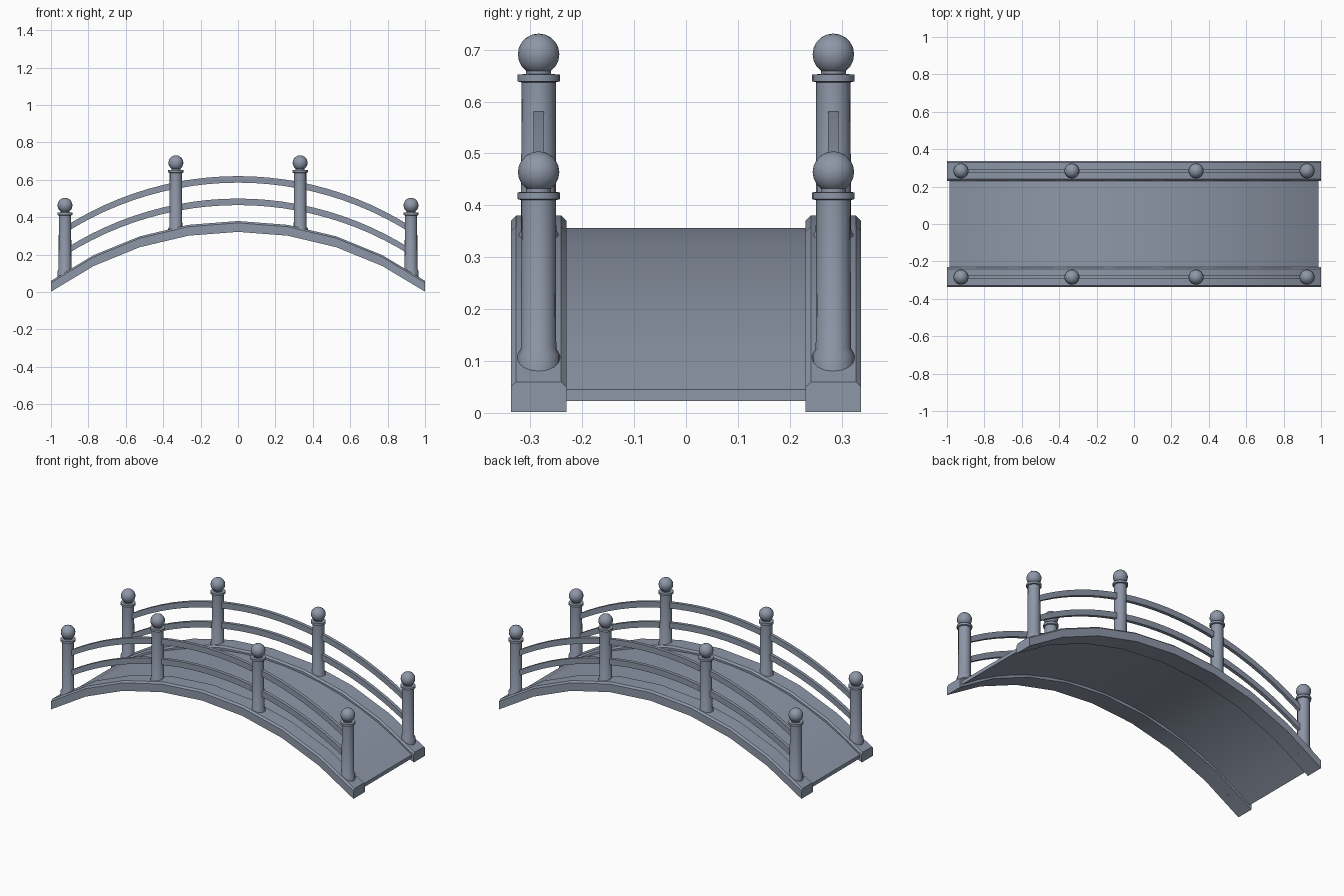
import bpy, bmesh, math

if "Cube" in bpy.data.objects:
    bpy.data.objects.remove(bpy.data.objects["Cube"])

mat = bpy.data.materials.new("slate grey")
mat.diffuse_color = (0.27, 0.31, 0.39, 1)
mat.use_nodes = True
mat.node_tree.nodes["Principled BSDF"].inputs["Base Color"].default_value = mat.diffuse_color

R, APEX = 1.7225, 0.38                      # shared bridge arc


def arc_z(x):
    return math.sqrt(R * R - x * x) - R + APEX


def finish(bm, name):
    bmesh.ops.recalc_face_normals(bm, faces=bm.faces)
    me = bpy.data.meshes.new(name)
    bm.to_mesh(me)
    bm.free()
    me.materials.append(mat)
    ob = bpy.data.objects.new(name, me)
    bpy.context.collection.objects.link(ob)
    bpy.ops.object.select_all(action='DESELECT')
    ob.select_set(True)
    bpy.context.view_layer.objects.active = ob
    bpy.ops.object.shade_smooth_by_angle(angle=math.radians(32))
    return ob


def sweep(name, section, half, segs):
    """Sweep a (y, dz) section along the arc, keeping it vertical."""
    bm = bmesh.new()
    a = math.asin(half / R)
    rings = []
    for i in range(segs + 1):
        x = R * math.sin(-a + 2 * a * i / segs)
        rings.append([bm.verts.new((x, y, arc_z(x) + dz)) for y, dz in section])
    n = len(section)
    for r, s in zip(rings, rings[1:]):
        for j in range(n):
            bm.faces.new((r[j], r[(j + 1) % n], s[(j + 1) % n], s[j]))
    bm.faces.new(rings[0])
    bm.faces.new(rings[-1])
    return finish(bm, name)


def box_section(yc, w, top, bottom):
    return [(yc - w, bottom), (yc + w, bottom), (yc + w, top), (yc - w, top)]


def lathe(name, profile, loc, sides=16):
    bm = bmesh.new()
    rings = []
    for r, z in profile:
        rings.append([bm.verts.new((loc[0] + r * math.cos(2 * math.pi * k / sides),
                                    loc[1] + r * math.sin(2 * math.pi * k / sides),
                                    loc[2] + z)) for k in range(sides)])
    for a, b in zip(rings, rings[1:]):
        for k in range(sides):
            bm.faces.new((a[k], a[(k + 1) % sides], b[(k + 1) % sides], b[k]))
    bm.faces.new(rings[0])
    bm.faces.new(rings[-1])
    return finish(bm, name)


# walking deck
sweep("deck", box_section(0, 0.232, -0.024, -0.046), 0.987, 16)

# post profile: base, shaft, collar, neck (heights for an end post)
POST = [(0.041, 0.07), (0.041, 0.112), (0.034, 0.125), (0.033, 0.41),
        (0.041, 0.412), (0.041, 0.425), (0.024, 0.426), (0.024, 0.445)]

for side, s in (("front", -1), ("back", 1)):
    yc = s * 0.284
    # side beam with chamfered top edges
    w, c = 0.0535, 0.01
    sweep(side + "_beam", [(yc - w, -0.058), (yc + w, -0.058), (yc + w, -c),
                           (yc + w - c, 0), (yc - w + c, 0), (yc - w, -c)], 1.0, 8)
    # two handrails
    for label, dz in (("lower", 0.12), ("upper", 0.24)):
        sweep(f"{side}_{label}_rail", box_section(yc, 0.01, dz, dz - 0.035), 0.925, 24)
    # posts with ball finials
    for i, (x, dz) in enumerate(((-0.925, 0), (-0.332, 0.227), (0.332, 0.227), (0.925, 0))):
        lathe(f"{side}_post_{i + 1}", POST, (x, yc, dz))
        bm = bmesh.new()
        bmesh.ops.create_uvsphere(bm, u_segments=16, v_segments=10, radius=0.04)
        bmesh.ops.translate(bm, verts=bm.verts, vec=(x, yc, 0.464 + dz))
        finish(bm, f"{side}_finial_{i + 1}")
